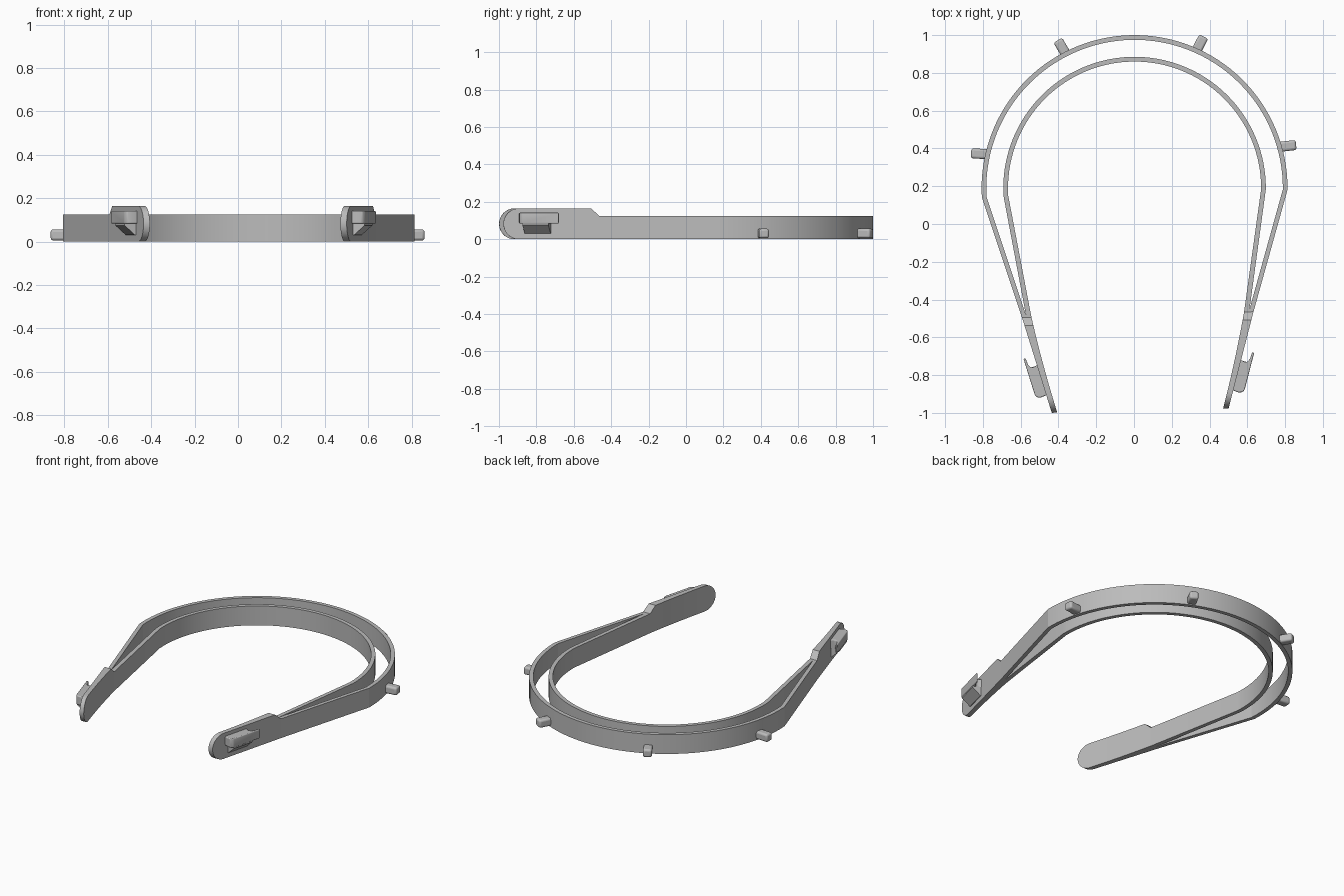
import bpy, bmesh
from math import sin, cos, pi, radians
from mathutils import Vector, Matrix

cube = bpy.data.objects.get("Cube")
if cube:
    bpy.data.objects.remove(cube)

grey = bpy.data.materials.new("plain_grey")
grey.use_nodes = True
COLOUR = (0.5, 0.5, 0.5, 1)
grey.diffuse_color = COLOUR
grey.node_tree.nodes["Principled BSDF"].inputs["Base Color"].default_value = COLOUR

# The whole frame is symmetric, then turned slightly about z
PLACE = Matrix.Translation((0.003, 0.19, 0)) @ Matrix.Rotation(radians(1.45), 4, "Z")
BAND_H, ARM_H, END_Y, TIP_Y = 0.125, 0.165, -0.67, -1.178
SLOPE = 0.285


def finish(bm, name, mirror=True, bevel=0, angle=14):
    bmesh.ops.remove_doubles(bm, verts=bm.verts, dist=1e-5)
    bmesh.ops.recalc_face_normals(bm, faces=bm.faces)
    mesh = bpy.data.meshes.new(name)
    bm.to_mesh(mesh)
    bm.free()
    mesh.materials.append(grey)
    ob = bpy.data.objects.new(name, mesh)
    bpy.context.collection.objects.link(ob)
    ob.matrix_world = PLACE
    bpy.ops.object.select_all(action="DESELECT")
    ob.select_set(True)
    bpy.context.view_layer.objects.active = ob
    bpy.ops.object.shade_smooth_by_angle(angle=radians(angle))
    if bevel:
        mod = ob.modifiers.new("rounding", "BEVEL")
        mod.width, mod.segments = bevel, 3
    if mirror:
        ob.modifiers.new("mirror", "MIRROR")
    return ob


def prism(points, offset):
    """Closed solid from a flat outline swept along an offset."""
    bm = bmesh.new()
    face = bm.faces.new([bm.verts.new(p) for p in points])
    out = bmesh.ops.extrude_face_region(bm, geom=[face], use_keep_orig=True)
    verts = [g for g in out["geom"] if isinstance(g, bmesh.types.BMVert)]
    bmesh.ops.translate(bm, verts=verts, vec=offset)
    return bm


def horseshoe(radius, end_x):
    """Arc with straight legs, from right end round to left end."""
    half = [(end_x, END_Y)]
    for i in range(33):
        a = radians(-2 + 92 * i / 32)
        half.append((radius * cos(a), radius * sin(a)))
    return half + [(-x, y) for x, y in half[-2::-1]]


def band(name, r_out, x_out, r_in, x_in):
    outline = horseshoe(r_out, x_out) + horseshoe(r_in, x_in)[::-1]
    finish(prism([(x, y, 0) for x, y in outline], (0, 0, BAND_H)), name, mirror=False)


# Two nested bands that meet at the arms
band("outer_band", 0.81, 0.613, 0.785, 0.588)
band("inner_band", 0.695, 0.59, 0.67, 0.563)


# Side arms: tapered plates with a round tip and a stepped top edge
def arm_section(y, z0, z1):
    u = (y - TIP_Y) / (END_Y - TIP_Y)
    outer = 0.613 + (y - END_Y) * SLOPE
    inner = outer - 0.029 - 0.021 * u * u
    return [(outer, y, z0), (outer, y, z1), (inner, y, z1), (inner, y, z0)]


r = ARM_H / 2
stations = []
for i in range(13):
    a = pi / 2 * i / 12
    stations.append((TIP_Y + r * (1 - cos(a)), r - r * sin(a), r + r * sin(a)))
step_y = END_Y - 0.043
for i in range(1, 9):
    stations.append((TIP_Y + r + (step_y - TIP_Y - r) * i / 8, 0, ARM_H))
stations.append((END_Y, 0, BAND_H))

bm = bmesh.new()
rings = [[bm.verts.new(p) for p in arm_section(*s)] for s in stations]
for a, b in zip(rings, rings[1:]):
    for k in range(4):
        bm.faces.new((a[k], a[k - 1], b[k - 1], b[k]))
bm.faces.new(rings[-1])
bmesh.ops.dissolve_degenerate(bm, dist=1e-5, edges=bm.edges)
finish(bm, "side_arm")

# Hooks on the outer face of each arm: s runs back along it, n outward
ORIGIN = Vector((0.473, -1.16, 0))
ALONG = Vector((SLOPE, 1, 0)).normalized()
OUT = Vector((ALONG.y, -ALONG.x, 0))


def on_arm(s, n, z):
    return ORIGIN + ALONG * s + OUT * n + Vector((0, 0, z))


plan = [(0.08, -0.008), (0.076, 0.03), (0.082, 0.049), (0.096, 0.058), (0.3, 0.058),
        (0.3, 0.047), (0.262, 0.044), (0.247, 0.037), (0.24, 0.026), (0.242, 0.012),
        (0.25, -0.008)]
finish(prism([on_arm(s, n, 0.083) for s, n in plan], (0, 0, 0.059)),
       "hook_bar", bevel=0.008, angle=35)

# Sloping support under each hook
wedge = [(-0.008, 0.03), (0.004, 0.03), (0.055, 0.075), (0.055, 0.09), (-0.008, 0.09)]
finish(prism([on_arm(0.1, n, z) for n, z in wedge], ALONG * 0.143), "hook_support")


# Pegs round the outer band
def peg(name, around, reach, heading):
    size = Vector((0.09, 0.053, 0.051))
    a, h = radians(around), radians(heading)
    tip = Vector((reach * cos(a), reach * sin(a), 0.031))
    centre = tip - Vector((cos(h), sin(h), 0)) * size.x / 2
    bm = bmesh.new()
    bmesh.ops.create_cube(bm, size=1, matrix=Matrix.Translation(centre)
                          @ Matrix.Rotation(h, 4, "Z") @ Matrix.Diagonal(size).to_4x4())
    finish(bm, name, bevel=0.012, angle=35)


peg("side_peg", 13.5, 0.885, 5)
peg("back_peg", 64, 0.882, 61)
